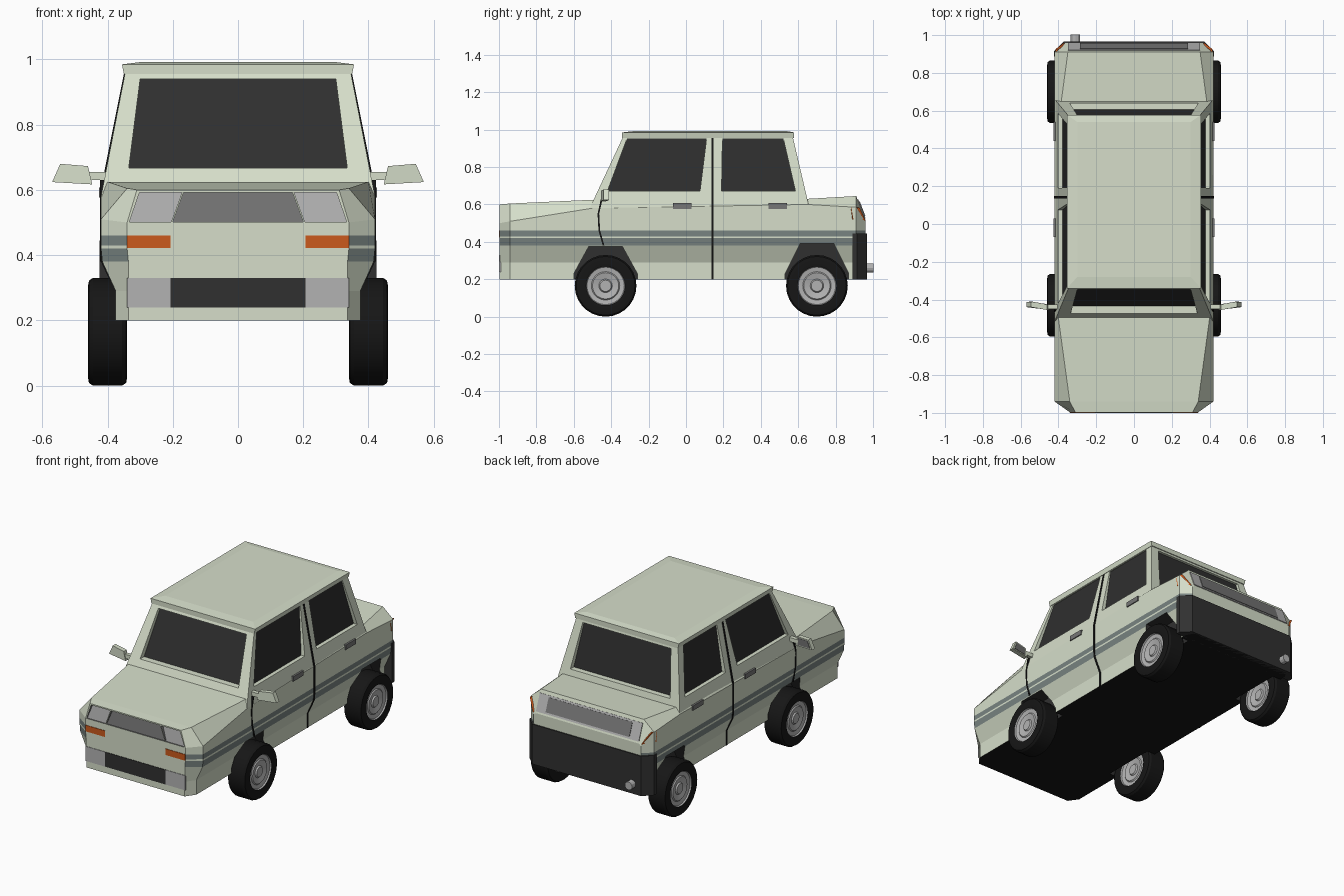
import bpy, bmesh, math
from mathutils import Vector

if "Cube" in bpy.data.objects:
    bpy.data.objects.remove(bpy.data.objects["Cube"])


def material(name, r, g, b):
    m = bpy.data.materials.new(name)
    m.diffuse_color = (r, g, b, 1)
    m.use_nodes = True
    m.node_tree.nodes["Principled BSDF"].inputs["Base Color"].default_value = m.diffuse_color
    return m


PAINT = material("paint", 0.67, 0.73, 0.59)
STRIPE = material("stripe", 0.19, 0.23, 0.22)
BLACK = material("black", 0.008, 0.008, 0.008)
DARK = material("dark_trim", 0.03, 0.03, 0.03)
GLASS = material("glass", 0.028, 0.028, 0.028)
GRILLE = material("grille", 0.18, 0.18, 0.18)
SILVER = material("silver", 0.45, 0.45, 0.45)
ORANGE = material("orange", 0.6, 0.1, 0.012)


def finish(name, bm, mats):
    bmesh.ops.recalc_face_normals(bm, faces=bm.faces)
    mesh = bpy.data.meshes.new(name)
    bm.to_mesh(mesh)
    bm.free()
    for m in mats:
        mesh.materials.append(m)
    obj = bpy.data.objects.new(name, mesh)
    bpy.context.collection.objects.link(obj)
    return obj


def prism(name, pts, offset, mat, cap=None, s=1):
    """Polygon extruded along offset; s=-1 mirrors it, cap colours the first face."""
    bm = bmesh.new()
    off = Vector(offset)
    a = [bm.verts.new((s * x, y, z)) for x, y, z in pts]
    b = [bm.verts.new((s * (x + off.x), y + off.y, z + off.z)) for x, y, z in pts]
    first = bm.faces.new(a)
    bm.faces.new(b[::-1])
    for i in range(len(a)):
        j = (i + 1) % len(a)
        bm.faces.new((a[j], a[i], b[i], b[j]))
    if cap:
        first.material_index = 1
    return finish(name, bm, [mat, cap] if cap else [mat])


def box(name, x, y, z, mat, s=1):
    pts = [(x[0], y[0], z[0]), (x[1], y[0], z[0]), (x[1], y[1], z[0]), (x[0], y[1], z[0])]
    return prism(name, pts, (0, 0, z[1] - z[0]), mat, s=s)


def tiers(name, levels, mat):
    """Stack of rectangles (z, half width, y0, y1) joined into one solid."""
    bm = bmesh.new()
    for z, x, y0, y1 in levels:
        for p in ((-x, y0, z), (x, y0, z), (x, y1, z), (-x, y1, z)):
            bm.verts.new(p)
    bmesh.ops.convex_hull(bm, input=bm.verts)
    bmesh.ops.dissolve_limit(bm, angle_limit=0.01, verts=bm.verts, edges=bm.edges)
    return finish(name, bm, [mat])


def cut(obj, cutter):
    cutter.hide_render = True
    mod = obj.modifiers.new("cut", 'BOOLEAN')
    mod.operation = 'DIFFERENCE'
    mod.solver = 'EXACT'
    mod.material_mode = 'TRANSFER'
    mod.object = cutter
    bpy.context.view_layer.objects.active = obj
    bpy.ops.object.modifier_apply(modifier=mod.name)
    bpy.data.objects.remove(cutter)


# Lower body: loft of (y, sill half width, side half width, shoulder z, top half width, top z)
stations = [(-0.997, 0.335, 0.34, 0.50, 0.31, 0.60), (-0.94, 0.375, 0.42, 0.51, 0.34, 0.605),
            (-0.5, 0.375, 0.42, 0.58, 0.40, 0.625), (0.65, 0.375, 0.42, 0.60, 0.385, 0.63),
            (0.91, 0.375, 0.42, 0.585, 0.35, 0.645), (0.96, 0.345, 0.365, 0.505, 0.35, 0.515)]
bm = bmesh.new()
rings = []
for y, xl, xm, zs, xt, zt in stations:
    half = [(xl, 0.2), (xl, 0.29), (xm - 0.004, 0.38), (xm, 0.42), (xm, 0.43), (xm, 0.46), (xm, zs), (xt, zt)]
    ring = half + [(-x, z) for x, z in reversed(half)]
    rings.append([bm.verts.new((x, y, z)) for x, z in ring])
n = len(rings[0])
for a, b in zip(rings, rings[1:]):
    for i in range(n):
        j = (i + 1) % n
        f = bm.faces.new((a[i], a[j], b[j], b[i]))
        f.material_index = 2 if i == n - 1 else 1 if i in (2, 4, 10, 12) else 0
bm.faces.new(rings[0])
bm.faces.new(rings[-1])
body = finish("body", bm, [PAINT, STRIPE, BLACK])

# Cabin and roof
cabin = tiers("cabin", [(0.58, 0.42, -0.515, 0.66), (0.965, 0.345, -0.335, 0.57)], PAINT)
tiers("roof", [(0.955, 0.35, -0.342, 0.578), (0.985, 0.356, -0.342, 0.578), (0.992, 0.30, -0.28, 0.54)], PAINT)

# Windscreen and rear window recesses
for y0, y1, x0, out in ((-0.435, -0.325, 0.335, -0.2), (0.605, 0.56, 0.34, 0.2)):
    quad = [(-x0, y0, 0.667), (x0, y0, 0.667), (0.30, y1, 0.94), (-0.30, y1, 0.94)]
    cut(cabin, prism("window_cutter", quad, (0, out, 0), PAINT, GLASS))

for s in (1, -1):
    # Side window recesses
    for ya, yb, yc, yd in ((-0.42, 0.075, 0.11, -0.315), (0.19, 0.585, 0.52, 0.195)):
        quad = [(0.378, ya, 0.672), (0.378, yb, 0.672), (0.34, yc, 0.953), (0.34, yd, 0.953)]
        cut(cabin, prism("window_cutter", quad, (0.15, 0, 0), PAINT, GLASS, s))
    # Headlight recesses
    quad = [(0.205, -0.99, 0.502), (0.333, -0.99, 0.502), (0.302, -0.978, 0.592), (0.172, -0.978, 0.592)]
    cut(body, prism("headlight_cutter", quad, (0, -0.1, 0), GRILLE, SILVER, s))
    # Wheel arches
    for yc, top in ((-0.43, 0.375), (0.70, 0.39)):
        arch = [(-0.17, 0.1), (-0.17, 0.23), (-0.09, top), (0.09, top), (0.17, 0.23), (0.17, 0.1)]
        cut(body, prism("arch_cutter", [(0.32, yc + y, z) for y, z in arch], (0.2, 0, 0), DARK, s=s))

# Grille recess
quad = [(-0.2, -0.99, 0.502), (0.2, -0.99, 0.502), (0.167, -0.978, 0.592), (-0.167, -0.978, 0.592)]
cut(body, prism("grille_cutter", quad, (0, -0.1, 0), GRILLE, GRILLE))

# Front air intake, rear lower panel, tail panel and exhaust
box("front_intake", (-0.207, 0.207), (-1.0, -0.98), (0.24, 0.33), DARK)
plan = [(0.424, 0.89), (0.424, 0.915), (0.37, 0.967), (-0.37, 0.967), (-0.424, 0.915), (-0.424, 0.89)]
prism("rear_bumper", [(x, y, 0.2) for x, y in plan], (0, 0, 0.245), DARK)
for name, x, z0, z1, m in (("tail_panel", 0.35, 0.525, 0.625, SILVER), ("tail_strip", 0.285, 0.535, 0.615, GRILLE)):
    slope = lambda z: 0.96 - (z - 0.515) * 0.385
    quad = [(-x, slope(z0), z0), (x, slope(z0), z0), (x, slope(z1), z1), (-x, slope(z1), z1)]
    d = 0.004 if m is SILVER else 0.007
    prism(name, quad, (0, d, d * 0.4), m)
bpy.ops.mesh.primitive_cylinder_add(vertices=12, radius=0.025, depth=0.1,
                                    location=(-0.31, 0.953, 0.26), rotation=(math.pi / 2, 0, 0))
bpy.context.object.name = "exhaust_pipe"
bpy.context.object.data.materials.append(SILVER)

for s, side in ((1, "right"), (-1, "left")):
    # Bumper corners, indicators and tail lights
    box(side + "_bumper_corner", (0.207, 0.34), (-1.0, -0.98), (0.24, 0.33), SILVER, s)
    box(side + "_indicator", (0.207, 0.34), (-1.0, -0.98), (0.422, 0.46), ORANGE, s)
    lamp = [(0.414, 0.885, 0.52), (0.412, 0.875, 0.585), (0.405, 0.92, 0.585), (0.362, 0.952, 0.515)]
    prism(side + "_tail_light", lamp, (0.009, 0.007, 0), ORANGE, s=s)
    # Door seams
    seam = [(0.378, 0.2), (0.378, 0.29), (0.419, 0.378), (0.423, 0.42), (0.423, 0.59), (0.35, 0.955),
            (0.33, 0.955), (0.36, 0.58), (0.36, 0.2)]
    prism(side + "_door_seam", [(x, 0.136, z) for x, z in seam], (0, 0.012, 0), BLACK, s=s)
    curve = [(-0.455, 0.63), (-0.473, 0.55), (-0.468, 0.46), (-0.445, 0.38)]
    outline = curve + [(y + 0.009, z) for y, z in reversed(curve)]
    prism(side + "_front_door_seam", [(0.39, y, z) for y, z in outline], (0.033, 0, 0), BLACK, s=s)
    # Door handles
    for y in (-0.07, 0.44):
        box(side + "_door_handle", (0.40, 0.426), (y, y + 0.1), (0.577, 0.607), GRILLE, s)
    # Wing mirrors
    box(side + "_mirror_stalk", (0.39, 0.47), (-0.45, -0.425), (0.63, 0.655), PAINT, s)
    head = [(0.447, -0.455, 0.617), (0.57, -0.44, 0.624), (0.545, -0.44, 0.68), (0.46, -0.455, 0.673)]
    prism(side + "_mirror", head, (0, 0.028, 0), PAINT, SILVER and None, s)
    glass = [(0.462, -0.427, 0.624), (0.555, -0.414, 0.631), (0.538, -0.414, 0.672), (0.468, -0.427, 0.667)]
    prism(side + "_mirror_glass", glass, (0, 0.003, 0), GRILLE, s=s)

# Wheels: symmetric profile (axial offset, radius) turned around the axle
half = [(0.045, 0.165), (0.057, 0.157), (0.06, 0.14), (0.056, 0.104), (0.048, 0.1), (0.044, 0.076),
        (0.05, 0.07), (0.042, 0.036), (0.05, 0.03), (0.05, 0.0)]
profile = [(-a, r) for a, r in reversed(half)] + half
SIDES = 28
for s, side in ((1, "right"), (-1, "left")):
    for yc, end in ((-0.43, "front"), (0.70, "rear")):
        bm = bmesh.new()
        verts = [bm.verts.new((a, 0, r)) for a, r in profile]
        edges = [bm.edges.new(p) for p in zip(verts, verts[1:])]
        bmesh.ops.spin(bm, geom=verts + edges, cent=(0, 0, 0), axis=(1, 0, 0),
                       angle=2 * math.pi, steps=SIDES, use_merge=False)
        bmesh.ops.remove_doubles(bm, verts=bm.verts, dist=0.0005)
        for f in bm.faces:
            c = f.calc_center_median()
            f.material_index = 0 if math.hypot(c.y, c.z) > 0.104 else 1
        wheel = finish(f"{end}_{side}_wheel", bm, [BLACK, SILVER])
        wheel.location = (s * 0.4, yc, 0.165)
        bpy.ops.object.select_all(action='DESELECT')
        wheel.select_set(True)
        bpy.context.view_layer.objects.active = wheel
        bpy.ops.object.shade_smooth_by_angle(angle=math.radians(30))
